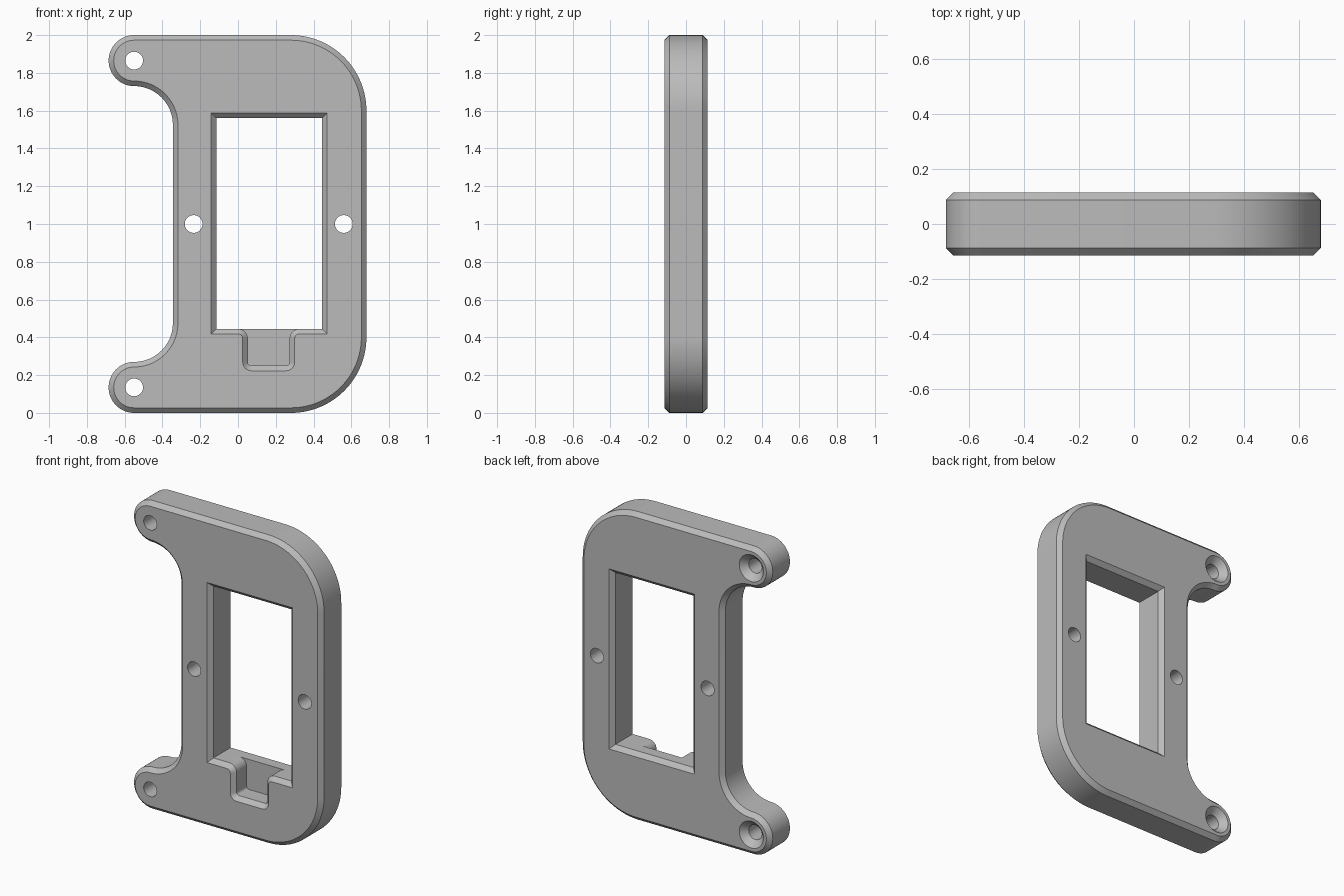
import bpy, bmesh
from math import sin, cos, radians

default = bpy.data.objects.get("Cube")
if default:
    bpy.data.objects.remove(default, do_unlink=True)

HALF = 0.115      # half of the plate thickness
C = 0.027         # chamfer size
OVER = 0.015      # how far cutters stick out of the plate

grey = bpy.data.materials.new("plain_grey")
grey.use_nodes = True
grey.diffuse_color = (0.5, 0.5, 0.5, 1)
grey.node_tree.nodes["Principled BSDF"].inputs["Base Color"].default_value = (0.5, 0.5, 0.5, 1)


def arc(cx, cz, r, a0, a1, n=16):
    """Points on an arc in the front plane, angles in degrees."""
    steps = [radians(a0 + (a1 - a0) * i / n) for i in range(n + 1)]
    return [(cx + r * cos(a), cz + r * sin(a)) for a in steps]


def loft(name, profile, levels):
    """Skin the closed outline profile(inset) through (y, inset) levels."""
    bm = bmesh.new()
    rings = [[bm.verts.new((x, y, z)) for x, z in profile(inset)] for y, inset in levels]
    for a, b in zip(rings, rings[1:]):
        for i in range(len(a)):
            j = (i + 1) % len(a)
            bm.faces.new((a[i], a[j], b[j], b[i]))
    bm.faces.new(rings[0])
    bm.faces.new(rings[-1])
    bmesh.ops.recalc_face_normals(bm, faces=bm.faces)
    mesh = bpy.data.meshes.new(name)
    bm.to_mesh(mesh)
    bm.free()
    mesh.materials.append(grey)
    obj = bpy.data.objects.new(name, mesh)
    bpy.context.collection.objects.link(obj)
    return obj


def plate_outline(d):
    """Right half-round corners, two left ears with concave fillets."""
    upper = (arc(0.28, 1.6, 0.4 - d, 0, 90, 28)
             + arc(-0.55, 1.865, 0.135 - d, 90, 270, 28)
             + arc(-0.55, 1.525, 0.205 + d, 90, 0, 20))
    lower = [(x, 2 - z) for x, z in reversed(upper)]
    return upper + lower


def window_outline(d):
    x0, x1, z0, z1 = -0.115 - d, 0.445 + d, 0.445 - d, 1.56 + d
    return [(x0, z0), (x1, z0), (x1, z1), (x0, z1)]


def notch_outline(d):
    """Rounded notch under the window with flared upper corners."""
    left = ([(0.0, 0.6)] + arc(0.0, 0.393, 0.052 - d, 90, 0, 8)
            + arc(0.07, 0.268, 0.018 + d, 180, 270, 8))
    return left + [(0.325 - x, z) for x, z in reversed(left)]


def circle(cx, cz):
    return lambda r: arc(cx, cz, r, 0, 348.75, 31)


# Chamfered body
plate = loft("bracket_plate", plate_outline,
             [(-HALF, C), (-HALF + C, 0), (HALF - C, 0), (HALF, C)])

# Cutters: window chamfered on both faces, notch from the front
cutters = [
    loft("window_cutter", window_outline,
         [(-HALF - OVER, C + OVER), (-HALF + C, 0), (HALF - C, 0), (HALF + OVER, C + OVER)]),
    loft("notch_cutter", notch_outline,
         [(-HALF - OVER, C + OVER), (-HALF + C, 0), (0.015, 0)]),
]

# Plain screw holes beside the window
for x in (-0.235, 0.56):
    cutters.append(loft("side_hole_cutter", circle(x, 1.0), [(-0.2, 0.047), (0.2, 0.047)]))

# Ear holes, countersunk at the back
for z in (0.135, 1.865):
    cutters.append(loft("ear_hole_cutter", circle(-0.55, z),
                        [(-0.2, 0.047), (HALF - 0.04, 0.047), (HALF + OVER, 0.087 + OVER)]))

for obj in bpy.context.selected_objects:
    obj.select_set(False)
bpy.context.view_layer.objects.active = plate
plate.select_set(True)
for cutter in cutters:
    cutter.hide_render = True
    mod = plate.modifiers.new("cut", 'BOOLEAN')
    mod.operation = 'DIFFERENCE'
    mod.solver = 'EXACT'
    mod.object = cutter
    bpy.ops.object.modifier_apply(modifier=mod.name)
    bpy.data.objects.remove(cutter, do_unlink=True)

bpy.ops.object.shade_smooth_by_angle(angle=radians(30))
